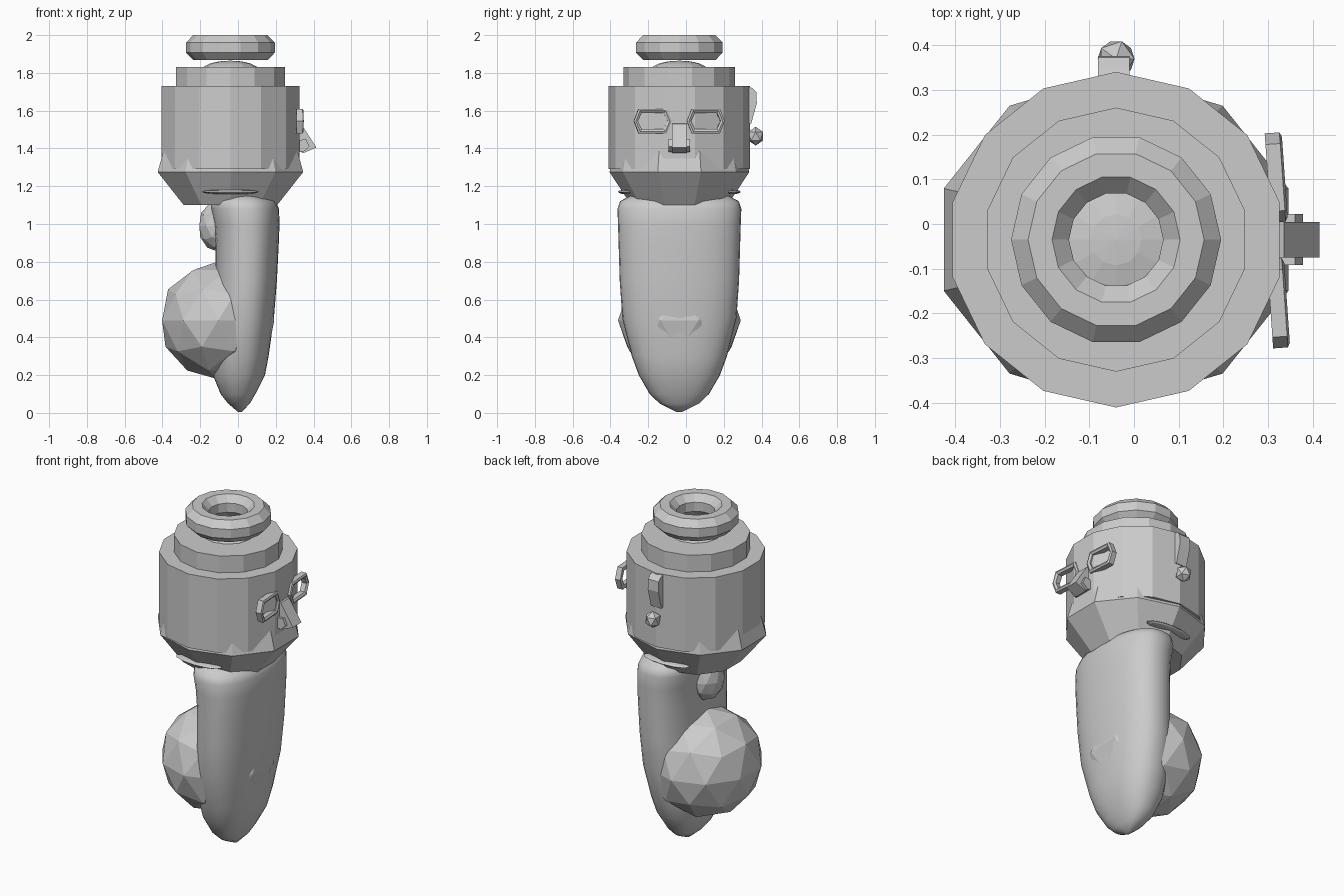
import bpy, math
from mathutils import Matrix, Vector

if "Cube" in bpy.data.objects:
    bpy.data.objects.remove(bpy.data.objects["Cube"])

CX, CY = -0.04, -0.035   # axis of the head


def mesh_object(name, verts, faces, smooth=None):
    me = bpy.data.meshes.new(name)
    me.from_pydata([tuple(v) for v in verts], [], faces)
    ob = bpy.data.objects.new(name, me)
    bpy.context.collection.objects.link(ob)
    bpy.ops.object.select_all(action='DESELECT')
    ob.select_set(True)
    bpy.context.view_layer.objects.active = ob
    bpy.ops.object.mode_set(mode='EDIT')
    bpy.ops.mesh.select_all(action='SELECT')
    bpy.ops.mesh.normals_make_consistent(inside=False)
    bpy.ops.object.mode_set(mode='OBJECT')
    if smooth:
        bpy.ops.object.shade_smooth_by_angle(angle=smooth)
    return ob


def loft(name, rings, closed=False, smooth=None):
    """Join equal-length rings with quads; cap the ends or close the loop."""
    n, m = len(rings[0]), len(rings)
    faces = []
    for i in range(m if closed else m - 1):
        a, b = i * n, ((i + 1) % m) * n
        faces += [(a + j, a + (j + 1) % n, b + (j + 1) % n, b + j) for j in range(n)]
    if not closed:
        faces += [tuple(range(n)), tuple(range((m - 1) * n, m * n))]
    return mesh_object(name, [p for r in rings for p in r], faces, smooth)


def ring(n, rx, ry, z, cx=CX, cy=CY, start=0.0, power=2.0):
    pts = []
    for k in range(n):
        t = start + math.tau * k / n
        c, s = math.cos(t), math.sin(t)
        e = 2 / power
        pts.append((cx + rx * math.copysign(abs(c) ** e, c),
                    cy + ry * math.copysign(abs(s) ** e, s), z))
    return pts


def ico(name, loc, scale, sub):
    bpy.ops.mesh.primitive_ico_sphere_add(subdivisions=sub, radius=1, location=loc)
    ob = bpy.context.object
    ob.name, ob.scale = name, scale
    return ob


def prism_x(name, outline, y0, y1):
    """Extrude an (x, z) outline along y."""
    return loft(name, [[(x, y, z) for x, z in outline] for y in (y0, y1)])


# Smooth body: z, centre x, half width, half depth
body = [(0.005, 0.01, 0.01, 0.015), (0.05, 0.005, 0.058, 0.105), (0.1, 0.0, 0.092, 0.157),
        (0.2, 0.005, 0.138, 0.215), (0.3, 0.012, 0.15, 0.252), (0.5, 0.03, 0.16, 0.302),
        (0.7, 0.043, 0.163, 0.316), (0.9, 0.048, 0.168, 0.322), (1.0, 0.046, 0.174, 0.325),
        (1.08, 0.037, 0.18, 0.328), (1.12, 0.03, 0.17, 0.315), (1.15, 0.02, 0.12, 0.26)]
loft("body", [ring(32, rx, ry, z, cx=x, power=2.35) for z, x, rx, ry in body],
     smooth=math.radians(60))

# Faceted bulb on the back of the body, and the small nub under the jaw
ico("back_bulb", (-0.105, CY, 0.49), (0.312, 0.325, 0.312), 2)
ico("neck_nub", (-0.11, CY, 0.99), (0.1, 0.11, 0.135), 2)

# Head drum and its upper step
Q = math.pi / 2
loft("head", [ring(14, 0.375, 0.375, z, start=Q) for z in (1.29, 1.73)])
loft("head_step", [ring(14, 0.295, 0.295, z, start=Q) for z in (1.7, 1.83)])

# Ten-sided jaw, turned so flat sides face left and right
h = math.pi / 10
loft("jaw", [ring(10, rx, ry, z, start=h) for rx, ry, z in
             ((0.26, 0.255, 1.1), (0.405, 0.37, 1.275), (0.355, 0.335, 1.45))])

# Low dome and floating ring on top
bpy.ops.mesh.primitive_uv_sphere_add(segments=12, ring_count=8, radius=1,
                                     location=(CX, CY, 1.815))
bpy.context.object.name = "top_dome"
bpy.context.object.scale = (0.15, 0.15, 0.05)
profile = [(0.17 + 0.07 * math.cos(a), 1.934 + 0.071 * math.sin(a))
           for a in (math.tau * (k + 0.5) / 8 for k in range(8))]
loft("top_ring", [ring(14, r, r, z) for r, z in profile], closed=True)

# Thin slits on both sides of the jaw
for s, side in ((-1, "front"), (1, "back")):
    bpy.ops.mesh.primitive_uv_sphere_add(segments=12, ring_count=6, radius=1,
                                         location=(CX, CY + s * 0.275, 1.17))
    bpy.context.object.name = side + "_jaw_slit"
    bpy.context.object.scale = (0.15, 0.05, 0.013)

# Eye frames: long hexagons with a square section, both slightly turned
hexa = [(0.1, 0), (0.075, 0.065), (-0.075, 0.065), (-0.1, 0), (-0.075, -0.065), (0.075, -0.065)]


def frame(name, x, y):
    section = [(1.0, 1.0, -0.018), (1.0, 1.0, 0.015), (0.9, 0.84, 0.02),
               (0.78, 0.66, 0.012), (0.78, 0.66, -0.018)]
    turn = Matrix.Translation((x, y, 1.545)) @ Matrix.Rotation(math.radians(4), 4, 'Z')
    loft(name, [[turn @ Vector((d, p * a, q * b)) for p, q in hexa]
                for a, b, d in section], closed=True)


frame("left_eye_frame", 0.322, -0.177)
frame("right_eye_frame", 0.317, 0.104)

# Nose wedge with wider nostril block
prism_x("nose", [(0.30, 1.54), (0.335, 1.53), (0.415, 1.405), (0.345, 1.375), (0.30, 1.4)],
        -0.075, 0.005)
prism_x("nostrils", [(0.31, 1.44), (0.36, 1.45), (0.378, 1.41), (0.345, 1.38), (0.31, 1.39)],
        -0.092, 0.022)

# Ear piece with a faceted bead below it
outline = [(0.32, 1.73), (0.352, 1.72), (0.372, 1.7), (0.375, 1.64), (0.345, 1.53), (0.32, 1.54)]
loft("ear_piece", [[(x, y, z) for y, z in outline] for x in (-0.08, -0.01)])
ico("ear_bead", (CX, 0.369, 1.465), (0.046, 0.046, 0.05), 1)
